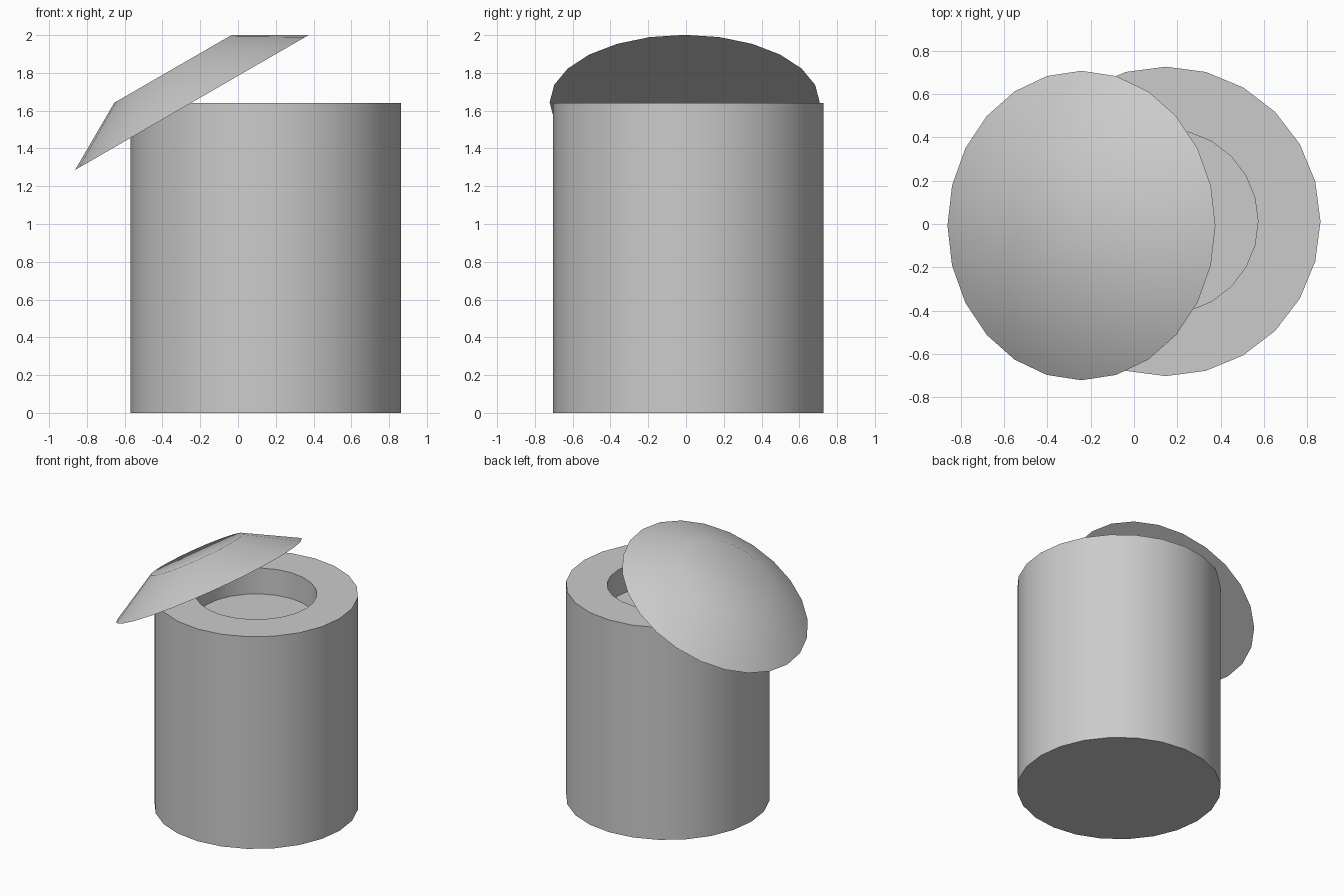
import bpy
import bmesh
from math import radians, cos, sin, tau

SIDES = 24

old = bpy.data.objects.get("Cube")
if old:
    bpy.data.objects.remove(old, do_unlink=True)

grey = bpy.data.materials.new("plain grey")
grey.use_nodes = True
colour = (0.6, 0.6, 0.6, 1)
grey.diffuse_color = colour
grey.node_tree.nodes["Principled BSDF"].inputs["Base Color"].default_value = colour


def turned(name, profile, location, tilt=0):
    """Spin (radius, height) points round z and cap both ends."""
    bm = bmesh.new()
    rings = [[bm.verts.new((r * cos(tau * i / SIDES), r * sin(tau * i / SIDES), z))
              for i in range(SIDES)] for r, z in profile]
    for low, high in zip(rings, rings[1:]):
        for i in range(SIDES):
            j = (i + 1) % SIDES
            bm.faces.new((low[i], low[j], high[j], high[i]))
    bm.faces.new(rings[0][::-1])
    bm.faces.new(rings[-1])
    mesh = bpy.data.meshes.new(name)
    bm.to_mesh(mesh)
    bm.free()
    mesh.materials.append(grey)
    obj = bpy.data.objects.new(name, mesh)
    bpy.context.collection.objects.link(obj)
    obj.location = location
    obj.rotation_euler.y = radians(tilt)
    # Smooth walls with crisp rims
    bpy.ops.object.select_all(action='DESELECT')
    obj.select_set(True)
    bpy.context.view_layer.objects.active = obj
    bpy.ops.object.shade_smooth_by_angle(angle=radians(30))
    return obj


# Container with a shallow round recess in its top
turned("container", [(0.715, 0), (0.715, 1.64), (0.426, 1.64), (0.426, 1.44)],
       (0.147, 0.012, 0))

# Sloped lid leaning on the rim
turned("lid", [(0.715, 0), (0.358, 0.204)], (-0.243, -0.007, 1.644), tilt=-30)
